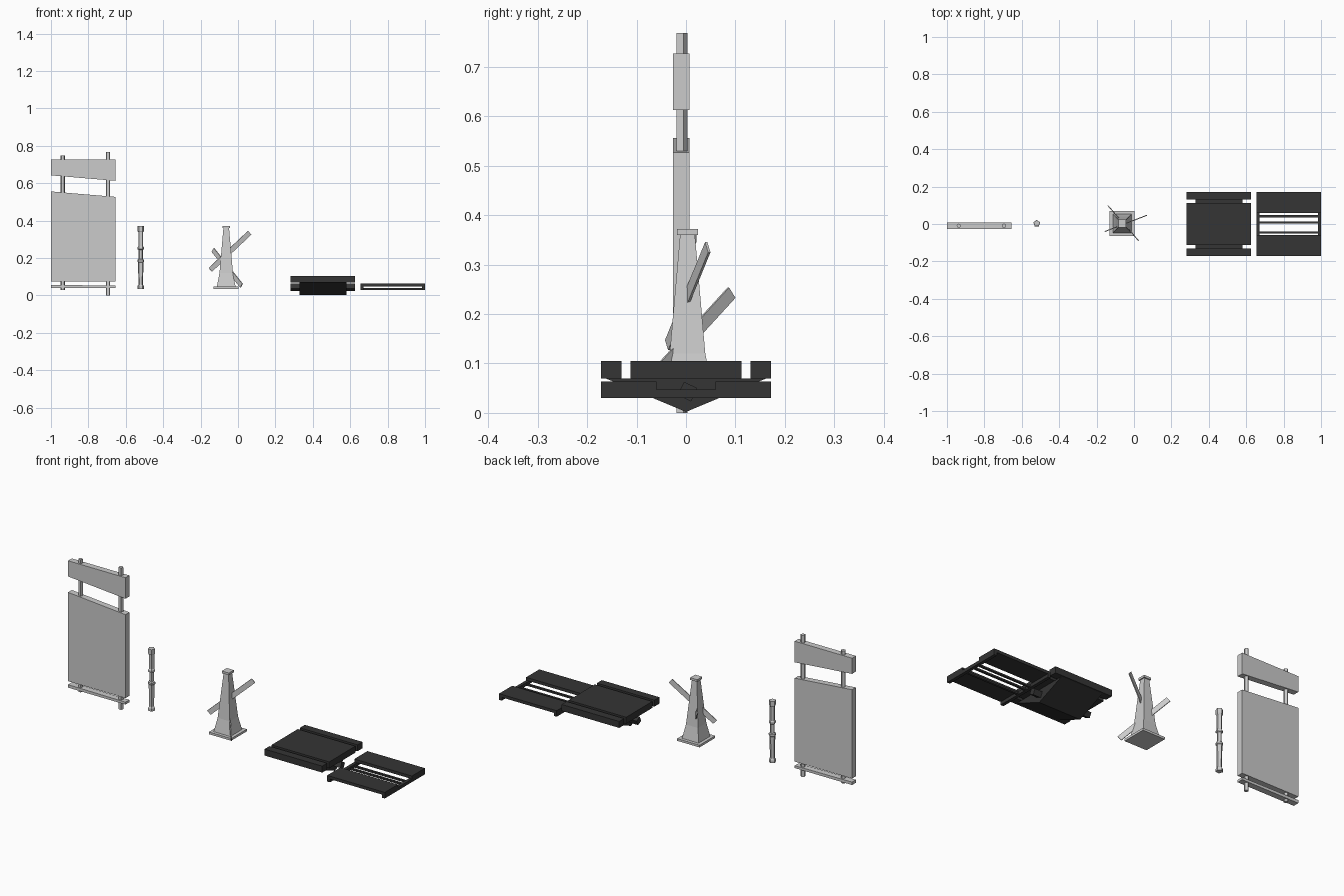
import bpy, math
from mathutils import Vector

if "Cube" in bpy.data.objects:
    bpy.data.objects.remove(bpy.data.objects["Cube"])


def material(name, v):
    m = bpy.data.materials.new(name)
    m.diffuse_color = (v, v, v, 1)
    m.use_nodes = True
    m.node_tree.nodes["Principled BSDF"].inputs["Base Color"].default_value = m.diffuse_color
    return m


GREY = material("light grey", 0.6)
DARK = material("charcoal", 0.035)


def mesh(name, verts, faces, mat):
    me = bpy.data.meshes.new(name)
    me.from_pydata([tuple(v) for v in verts], [], faces)
    me.materials.append(mat)
    ob = bpy.data.objects.new(name, me)
    bpy.context.collection.objects.link(ob)
    return ob


def loft(name, rings, mat):
    """Closed solid through a list of equal-length rings."""
    n = len(rings[0])
    faces = [tuple(reversed(range(n)))]
    for k in range(len(rings) - 1):
        a, b = k * n, (k + 1) * n
        faces += [(a + i, a + (i + 1) % n, b + (i + 1) % n, b + i) for i in range(n)]
    faces.append(tuple(range(len(rings) * n - n, len(rings) * n)))
    return mesh(name, [v for r in rings for v in r], faces, mat)


def box(name, x0, x1, y0, y1, z0, z1, mat):
    return loft(name, [[(x0, y0, z), (x1, y0, z), (x1, y1, z), (x0, y1, z)]
                       for z in (z0, z1)], mat)


def column(name, x, y, profile, sides, mat, turn=0.0):
    """Upright solid from (radius, height) pairs."""
    return loft(name, [[(x + r * math.cos(turn + i * math.tau / sides),
                         y + r * math.sin(turn + i * math.tau / sides), z)
                        for i in range(sides)] for r, z in profile], mat)


def x_prism(name, x0, x1, section, mat):
    """Section of (y, z) points, counter-clockwise seen from +x."""
    return loft(name, [[(x, y, z) for y, z in section] for x in (x0, x1)], mat)


# Notice board: slanted panels on two posts
def panel(name, bl, br, tl, tr):
    outline = [(-1, bl), (-0.656, br), (-0.656, tr), (-1, tl)]
    loft(name, [[(x, y, z) for x, z in outline] for y in (0.007, -0.026)], GREY)


panel("header_board", 0.642, 0.613, 0.727, 0.727)
panel("main_board", 0.075, 0.075, 0.556, 0.527)
panel("foot_rail", 0.056 - 0.016, 0.04, 0.056, 0.053)
for name, x, z0, z1 in (("left_post", -0.937, 0.03, 0.748),
                        ("right_post", -0.695, 0.0, 0.768)):
    column(name, x, -0.009, [(0.012, z0), (0.012, z1)], 5, GREY, math.pi / 2)

# Ringed five-sided pole
pole = [(0.018, 0.035), (0.018, 0.05), (0.013, 0.058), (0.015, 0.176), (0.019, 0.18),
        (0.019, 0.19), (0.012, 0.195), (0.012, 0.243), (0.018, 0.247), (0.018, 0.257),
        (0.014, 0.262), (0.014, 0.338), (0.018, 0.345), (0.018, 0.37)]
column("ringed_pole", -0.52, 0.003, pole, 5, GREY, math.pi / 2)

# Windmill: base, flared tower, cap
R2 = math.sqrt(2)
MX, MY = -0.063, 0.003
for name, prof in (("mill_base", [(0.067, 0.035), (0.067, 0.047)]),
                   ("mill_tower", [(0.05, 0.047), (0.036, 0.12), (0.015, 0.36)]),
                   ("mill_cap", [(0.021, 0.36), (0.021, 0.372)])):
    column(name, MX, MY, [(r * R2, z) for r, z in prof], 4, GREY, math.pi / 4)

# Crossed sails: thin planks standing in vertical planes
for name, a, b in (("sail_long", (-0.148, -0.037, 0.137), (0.062, 0.044, 0.335)),
                   ("sail_short", (-0.134, 0.092, 0.243), (0.019, -0.083, 0.052))):
    a, b = Vector(a), Vector(b)
    d = (b - a).normalized()
    side = d.cross(Vector((0, 0, 1))).normalized()
    up = side.cross(d)
    w, t = up * 0.0135, side * 0.0025
    loft(name, [[p - t - w, p + t - w, p + t + w, p - t + w] for p in (a, b)], GREY)

# First pallet: three planks, wedge underneath, tilted square bar
for name, y0, y1 in (("plank_front", -0.172, -0.13), ("plank_middle", -0.112, 0.112),
                     ("plank_back", 0.13, 0.172)):
    box(name, 0.28, 0.625, y0, y1, 0.07, 0.105, DARK)
x_prism("wedge", 0.33, 0.58, [(0, 0.002), (0.163, 0.07), (-0.163, 0.07)], DARK)
bar = [(0.003 + 0.021 * math.cos(math.radians(20 + 90 * i)),
        0.043 + 0.021 * math.sin(math.radians(20 + 90 * i))) for i in range(4)]
x_prism("square_bar", 0.28, 0.625, bar, DARK)

# Second pallet: two wide planks on end rails, thin rods between
for name, y0, y1 in (("deck_front", -0.172, -0.06), ("deck_back", 0.06, 0.172)):
    box(name, 0.655, 1.0, y0, y1, 0.047, 0.063, DARK)
for name, x0, x1 in (("end_rail_left", 0.655, 0.672), ("end_rail_right", 0.983, 1.0)):
    box(name, x0, x1, -0.172, 0.172, 0.03, 0.047, DARK)
for i, (y, h) in enumerate(((-0.045, 0.006), (0.008, 0.006), (0.042, 0.006))):
    box("rod_%d" % (i + 1), 0.665, 0.99, y - h, y + h, 0.03, 0.039, DARK)
